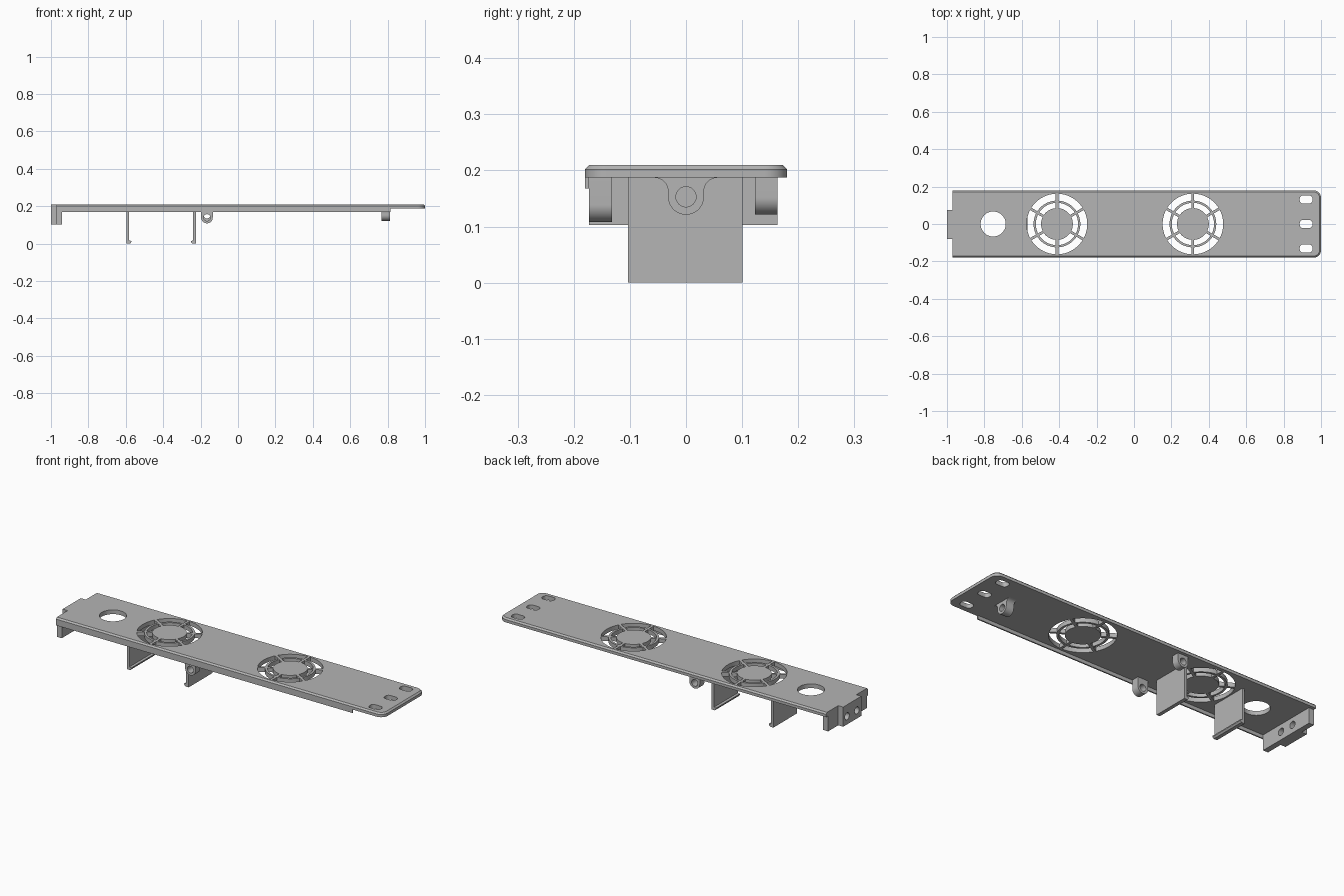
import bpy, bmesh
from math import sin, cos, asin, pi, radians

if "Cube" in bpy.data.objects:
    bpy.data.objects.remove(bpy.data.objects["Cube"], do_unlink=True)

grey = bpy.data.materials.new("plain_grey")
grey.use_nodes = True
colour = (0.46, 0.46, 0.46, 1)
grey.diffuse_color = colour
grey.node_tree.nodes["Principled BSDF"].inputs["Base Color"].default_value = colour

TOP, UNDER, JOIN = 0.21, 0.187, 0.192   # plate top, underside, overlap height
HALF = 0.18                             # plate half width
LEFT = -0.97                            # square end of the plate


def arc(cx, cy, r, a0, a1, n):
    """Points along an arc, angles in degrees."""
    angles = [radians(a0 + (a1 - a0) * i / n) for i in range(n + 1)]
    return [(cx + r * cos(a), cy + r * sin(a)) for a in angles]


def circle(cx, cy, r, n=48):
    return arc(cx, cy, r, 0, 360, n)[:-1]


def rect(x0, x1, y0, y1):
    return [(x0, y0), (x1, y0), (x1, y1), (x0, y1)]


def rounded(cx, cy, hx, hy, r):
    """Rounded rectangle outline."""
    pts = []
    for sx, sy, a in ((1, 1, 0), (-1, 1, 90), (-1, -1, 180), (1, -1, 270)):
        pts += arc(cx + sx * (hx - r), cy + sy * (hy - r), r, a, a + 90, 6)
    return pts


def prisms(name, outlines, axis, lo, hi):
    """Extrude one or more flat outlines along an axis into one object."""
    place = {"x": lambda u, v, w: (w, u, v),
             "y": lambda u, v, w: (u, w, v),
             "z": lambda u, v, w: (u, v, w)}[axis]
    bm = bmesh.new()
    for pts in outlines:
        a = [bm.verts.new(place(u, v, lo)) for u, v in pts]
        b = [bm.verts.new(place(u, v, hi)) for u, v in pts]
        bm.faces.new(a)
        bm.faces.new(b[::-1])
        for i in range(len(a)):
            j = (i + 1) % len(a)
            bm.faces.new((a[j], a[i], b[i], b[j]))
    bmesh.ops.recalc_face_normals(bm, faces=bm.faces)
    mesh = bpy.data.meshes.new(name)
    bm.to_mesh(mesh)
    bm.free()
    mesh.materials.append(grey)
    ob = bpy.data.objects.new(name, mesh)
    bpy.context.collection.objects.link(ob)
    return ob


def activate(ob):
    bpy.ops.object.select_all(action="DESELECT")
    ob.select_set(True)
    bpy.context.view_layer.objects.active = ob


def cut(ob, outlines, axis, lo, hi):
    """Cut extruded outlines out of an object."""
    cutter = prisms("cutter", outlines, axis, lo, hi)
    cutter.hide_render = True
    mod = ob.modifiers.new("cut", "BOOLEAN")
    mod.operation, mod.solver, mod.object = "DIFFERENCE", "EXACT", cutter
    activate(ob)
    bpy.ops.object.modifier_apply(modifier=mod.name)
    bpy.data.objects.remove(cutter, do_unlink=True)


def smooth(ob):
    activate(ob)
    bpy.ops.object.shade_smooth_by_angle(angle=radians(30))


# Top plate: rounded at one end, chamfered on three upper sides
R = 0.04
outline = [(LEFT, HALF), (LEFT, -HALF)]
outline += arc(1 - R, R - HALF, R, -90, 0, 8) + arc(1 - R, HALF - R, R, 0, 90, 8)
plate = prisms("top_plate", [outline], "z", UNDER, TOP)
bm = bmesh.new()
bm.from_mesh(plate.data)
rim = [e for e in bm.edges if all(v.co.z > TOP - 0.001 for v in e.verts)
       and any(v.co.x > LEFT + 0.01 for v in e.verts)]
bmesh.ops.bevel(bm, geom=rim, offset=0.008, segments=1, affect="EDGES")
bm.to_mesh(plate.data)
bm.free()


# Fan vents: two rings of six slots divided by straight spokes
def vent_slots(cx, r0, r1, spoke):
    slots = []
    for k in range(6):
        mid = 60 * k
        g0, g1 = (30 - asin(spoke / 2 / r) * 180 / pi for r in (r0, r1))
        slots.append(arc(cx, 0, r1, mid - g1, mid + g1, 12)
                     + arc(cx, 0, r0, mid + g0, mid - g0, 12))
    return slots


holes = [circle(-0.753, 0, 0.067)]
for cx in (-0.412, 0.315):
    holes += vent_slots(cx, 0.125, 0.162, 0.014)
    holes += vent_slots(cx, 0.085, 0.113, 0.014)
for y in (-0.131, 0, 0.131):
    holes.append(rounded(0.92, y, 0.034, 0.022, 0.018))
cut(plate, holes, "z", 0.1, 0.3)
smooth(plate)

# Lip under the front edge
prisms("front_lip", [rect(LEFT, 0.815, 0.168, JOIN)], "y", -HALF, -0.173)

# End wall with a raised block, drilled by two screw holes
wall_shape = [(-0.97, -0.173), (-0.94, -0.173), (-0.94, 0.163), (-0.97, 0.163),
              (-0.97, 0.076), (-1, 0.076), (-1, -0.08), (-0.97, -0.08)]
wall = prisms("end_wall", [wall_shape], "z", 0.103, UNDER)
cut(wall, [circle(y, 0.147, 0.019, 32) for y in (-0.042, 0.042)], "x", -1.1, -0.9)
smooth(wall)
prisms("end_tab", [rect(-1, LEFT, -0.08, 0.076)], "z", UNDER, TOP)

# Hanging clips whose hooked feet face each other
for name, x, s in (("outer_clip", -0.597, 1), ("inner_clip", -0.225, -1)):
    shape = [(0, 0), (0.02, 0), (0.027, 0.008), (0.027, 0.014),
             (0.015, 0.016), (0.015, JOIN), (0, JOIN)]
    prisms(name, [[(x + s * u, v) for u, v in shape]], "y", -0.103, 0.101)


# Screw bosses: round below, optionally flared where they meet the plate
def boss(name, axis, centre, z, r, lo, hi, flare=0):
    pts = arc(centre, z, r, 180, 360, 24)
    if flare:
        f = UNDER - flare
        pts += arc(centre + r + flare, f, flare, 180, 90, 8)
        pts += arc(centre - r - flare, f, flare, 90, 0, 8)
    else:
        pts += [(centre + r, JOIN), (centre - r, JOIN)]
    ob = prisms(name, [pts], axis, lo, hi)
    cut(ob, [circle(centre, z, 0.018, 32)], axis, lo - 0.1, hi + 0.1)
    smooth(ob)


boss("front_boss", "y", -0.166, 0.139, 0.031, -0.173, -0.132)
boss("back_boss", "y", -0.166, 0.152, 0.031, 0.123, 0.163)
boss("end_boss", "x", 0, 0.153, 0.032, 0.767, 0.813, flare=0.024)
